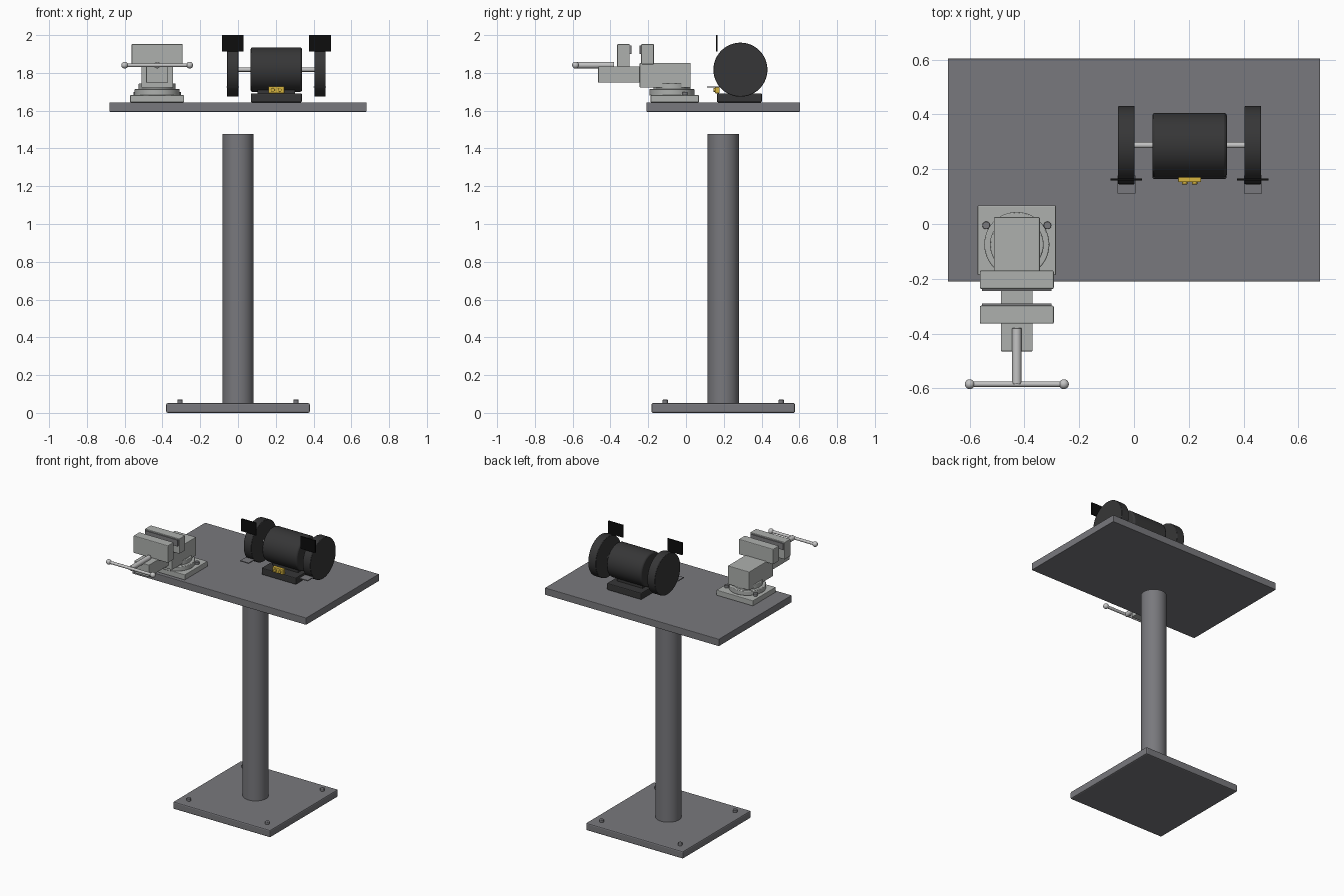
import bpy, math
from mathutils import Vector

cube = bpy.data.objects.get("Cube")
if cube:
    bpy.data.objects.remove(cube, do_unlink=True)


def material(name, r, g, b):
    m = bpy.data.materials.new(name)
    m.use_nodes = True
    m.diffuse_color = (r, g, b, 1)
    m.node_tree.nodes["Principled BSDF"].inputs["Base Color"].default_value = (r, g, b, 1)
    return m


STEEL = material("painted steel grey", 0.19, 0.19, 0.205)
CAST = material("cast light grey", 0.42, 0.435, 0.42)
BRIGHT = material("bright metal", 0.55, 0.55, 0.55)
BOLT = material("bolt grey", 0.2, 0.2, 0.21)
CHARCOAL = material("charcoal", 0.037, 0.037, 0.038)
BLACK = material("black", 0.004, 0.004, 0.004)
YELLOW = material("switch yellow", 0.68, 0.46, 0.05)


def finish(name, mat, bevel):
    ob = bpy.context.object
    ob.name = name
    ob.data.materials.append(mat)
    if bevel:
        mod = ob.modifiers.new("soft edges", "BEVEL")
        mod.width, mod.segments, mod.limit_method = bevel, 2, "ANGLE"
    return ob


def box(name, mat, x, y, z, bevel=0.0):
    """Box from (min, max) ranges."""
    bpy.ops.mesh.primitive_cube_add(size=1, location=[sum(r) / 2 for r in (x, y, z)])
    bpy.context.object.scale = [r[1] - r[0] for r in (x, y, z)]
    bpy.ops.object.transform_apply(location=False, rotation=False, scale=True)
    return finish(name, mat, bevel)


def rod(name, mat, start, end, radius, bevel=0.0, sides=48):
    """Cylinder between two points."""
    a, b = Vector(start), Vector(end)
    bpy.ops.mesh.primitive_cylinder_add(vertices=sides, radius=radius, depth=(b - a).length,
                                        location=(a + b) / 2)
    bpy.context.object.rotation_euler = (b - a).to_track_quat("Z", "Y").to_euler()
    bpy.ops.object.shade_smooth_by_angle(angle=math.radians(35))
    return finish(name, mat, bevel)


def mirrored(center, half):
    return (center - half, center + half)


# Stand: floor plate, anchor bolts, column and table top
MID = 0.197
box("floor_plate", STEEL, mirrored(0, 0.38), mirrored(MID, 0.38), (0, 0.052), 0.008)
for x in mirrored(0, 0.307):
    for y in mirrored(MID, 0.307):
        rod("floor_bolt", STEEL, (x, y, 0.045), (x, y, 0.07), 0.014, 0.003, 24)
rod("column", STEEL, (0, MID, 0.05), (0, MID, 1.477), 0.083)
box("table_top", STEEL, mirrored(0, 0.68), mirrored(MID, 0.407), (1.594, 1.644), 0.003)

# Vise: base, swivel and body
VX, VY = -0.428, -0.075
box("vise_base", CAST, mirrored(VX, 0.143), (-0.187, 0.068), (1.644, 1.682), 0.004)
rod("vise_swivel", CAST, (VX, VY, 1.68), (VX, VY, 1.715), 0.119, 0.004)
rod("vise_neck", CAST, (VX, VY, 1.71), (VX, VY, 1.745), 0.098, 0.004)
for x in mirrored(VX, 0.112):
    rod("vise_bolt", BOLT, (x, -0.005, 1.675), (x, -0.005, 1.7), 0.014, 0.002, 24)
box("vise_body", CAST, mirrored(VX, 0.084), (-0.245, 0.025), (1.722, 1.853), 0.004)
box("vise_slide", CAST, mirrored(VX, 0.058), (-0.465, -0.2), (1.748, 1.834), 0.003)

# Vise jaws with gripping plates facing each other
box("fixed_jaw", CAST, mirrored(VX, 0.135), (-0.237, -0.17), (1.845, 1.953), 0.005)
box("moving_jaw", CAST, mirrored(VX, 0.135), (-0.364, -0.298), (1.83, 1.953), 0.005)
for name, y in (("fixed_jaw_plate", -0.241), ("moving_jaw_plate", -0.294)):
    box(name, BOLT, mirrored(VX, 0.127), mirrored(y, 0.0045), (1.9, 1.945))

# Vise screw and sliding handle
SZ, HY = 1.841, -0.585
rod("vise_screw", BRIGHT, (VX, HY, SZ), (VX, -0.38, SZ), 0.017, 0.002, 32)
rod("vise_handle", BRIGHT, (VX - 0.172, HY, SZ), (VX + 0.172, HY, SZ), 0.01, 0, 24)
for x in mirrored(VX, 0.172):
    bpy.ops.mesh.primitive_uv_sphere_add(segments=24, ring_count=16, radius=0.018,
                                         location=(x, HY, SZ))
    bpy.ops.object.shade_smooth()
    finish("handle_knob", BRIGHT, 0)

# Bench grinder: foot, motor, shaft and switch
GX, GY, GZ = 0.203, 0.288, 1.817
box("grinder_foot", CHARCOAL, mirrored(GX, 0.135), mirrored(GY - 0.005, 0.119), (1.644, 1.692), 0.006)
rod("grinder_motor", CHARCOAL, (GX - 0.136, GY, GZ), (GX + 0.136, GY, GZ), 0.118, 0.01, 64)
box("motor_pedestal", CHARCOAL, mirrored(GX, 0.1), mirrored(GY, 0.05), (1.685, 1.72))
rod("grinder_shaft", BRIGHT, (GX - 0.25, GY, GZ), (GX + 0.25, GY, GZ), 0.011, 0, 24)
box("switch_box", YELLOW, mirrored(GX, 0.042), (0.153, 0.178), (1.692, 1.729), 0.003)
for x in mirrored(GX, 0.018):
    rod("switch_button", YELLOW, (x, 0.155, 1.71), (x, 0.145, 1.71), 0.01, 0.001, 20)

# Grinding wheels, tool rests and spark shields on both ends
for side, x in zip(("right", "left"), mirrored(GX, 0.231)):
    rod(side + "_wheel", CHARCOAL, (x - 0.03, GY, GZ), (x + 0.03, GY, GZ), 0.143, 0.003, 64)
    box(side + "_tool_rest", STEEL, mirrored(x, 0.033), (0.112, 0.178), (1.723, 1.729))
    box(side + "_spark_shield", BLACK, mirrored(x, 0.058), (0.158, 0.167), (1.912, 2.0), 0.001)
